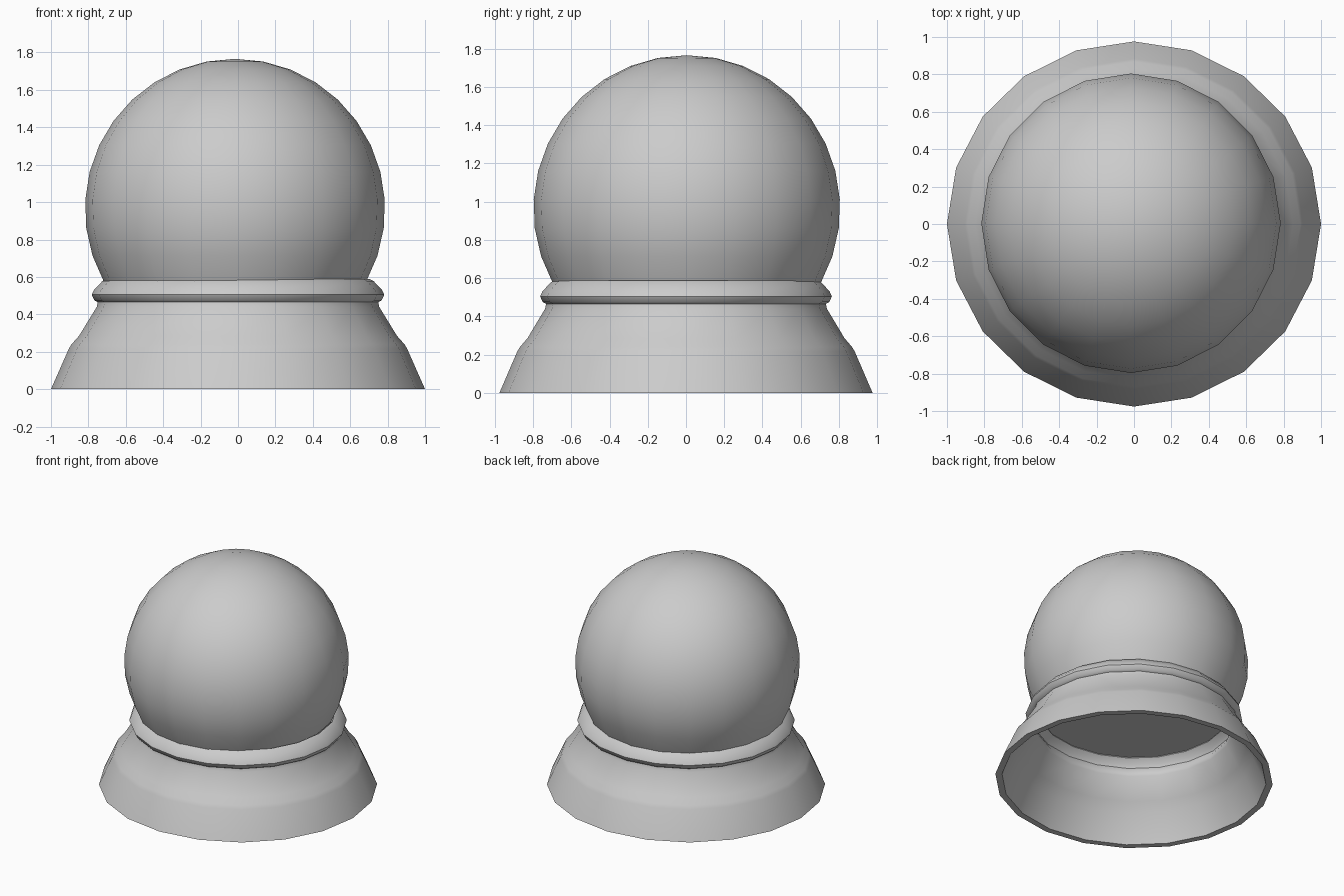
import bpy, bmesh, math

if "Cube" in bpy.data.objects:
    bpy.data.objects.remove(bpy.data.objects["Cube"])

SIDES = 20


def lathe(name, profile, centre=(0, 0), y_scale=1.0, closed=False, angle=40):
    """Spin a (radius, z) profile around z; radius 0 makes a pole."""
    bm = bmesh.new()
    rings = []
    for r, z in profile:
        n = 1 if r < 1e-6 else SIDES
        rings.append([bm.verts.new((centre[0] + r * math.cos(2 * math.pi * i / SIDES),
                                    centre[1] + r * y_scale * math.sin(2 * math.pi * i / SIDES), z))
                      for i in range(n)])
    pairs = list(zip(rings, rings[1:]))
    if closed:
        pairs.append((rings[-1], rings[0]))
    for a, b in pairs:
        for i in range(SIDES):
            j = (i + 1) % SIDES
            if len(a) == 1:
                bm.faces.new((a[0], b[j], b[i]))
            elif len(b) == 1:
                bm.faces.new((a[i], a[j], b[0]))
            else:
                bm.faces.new((a[i], a[j], b[j], b[i]))
    bmesh.ops.recalc_face_normals(bm, faces=bm.faces)
    mesh = bpy.data.meshes.new(name)
    bm.to_mesh(mesh)
    bm.free()
    ob = bpy.data.objects.new(name, mesh)
    bpy.context.collection.objects.link(ob)
    bpy.ops.object.select_all(action='DESELECT')
    ob.select_set(True)
    bpy.context.view_layer.objects.active = ob
    bpy.ops.object.shade_smooth_by_angle(angle=math.radians(angle))
    return ob


# Hollow flared base with a beaded collar: outer wall, then inner wall back down
outer = [(1.0, 0), (0.905, 0.215), (0.89, 0.24), (0.85, 0.285), (0.755, 0.44),
         (0.75, 0.465), (0.768, 0.475), (0.782, 0.505), (0.77, 0.53), (0.725, 0.578), (0.705, 0.588)]
inner = [(0.69, 0.565), (0.725, 0.53), (0.735, 0.505), (0.71, 0.46),
         (0.715, 0.43), (0.81, 0.275), (0.86, 0.21), (0.952, 0)]
lathe("base", outer + inner, y_scale=0.976, closed=True)

# Globe: sphere truncated at the collar with a flat floor
R, ZC, LOW, STEPS = 0.802, 0.964, -29, 11
ball = []
for k in range(STEPS + 1):
    a = math.radians(90 + (LOW - 90) * k / STEPS)
    ball.append((0 if k == 0 else R * math.cos(a), ZC + R * math.sin(a)))
ball.append((0, ball[-1][1]))
lathe("globe", ball, centre=(-0.016, 0.004))
